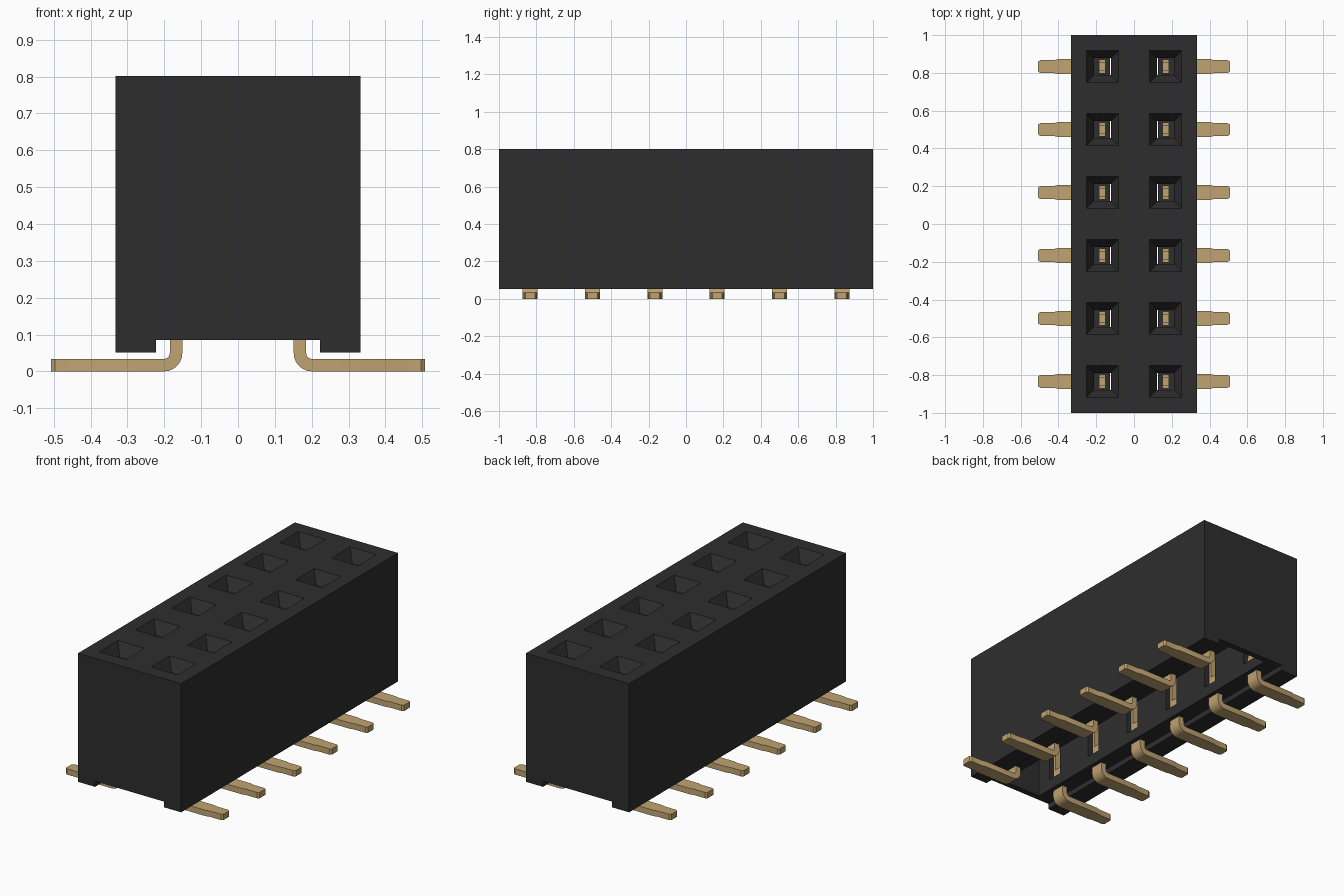
import bpy, bmesh, math

if "Cube" in bpy.data.objects:
    bpy.data.objects.remove(bpy.data.objects["Cube"])

PITCH = 1 / 3
ROWS = [(i - 2.5) * PITCH for i in range(6)]
COL = 0.167


def material(name, rgb):
    m = bpy.data.materials.new(name)
    m.diffuse_color = (*rgb, 1)
    m.use_nodes = True
    m.node_tree.nodes["Principled BSDF"].inputs["Base Color"].default_value = m.diffuse_color
    return m


black = material("black plastic", (0.027, 0.027, 0.027))
gold = material("gold metal", (0.53, 0.37, 0.165))


def loft(bm, rings):
    """Skin a list of four-point rings and cap both ends."""
    loops = [[bm.verts.new(p) for p in ring] for ring in rings]
    for a, b in zip(loops, loops[1:]):
        for i in range(4):
            j = (i + 1) % 4
            bm.faces.new((a[i], a[j], b[j], b[i]))
    bm.faces.new(loops[0][::-1])
    bm.faces.new(loops[-1])


def rect(cx, cy, hx, hy, z):
    return [(cx - hx, cy - hy, z), (cx + hx, cy - hy, z),
            (cx + hx, cy + hy, z), (cx - hx, cy + hy, z)]


def block(bm, cx, cy, hx, hy, z0, z1):
    loft(bm, [rect(cx, cy, hx, hy, z0), rect(cx, cy, hx, hy, z1)])


def finish(bm, name, mat):
    bmesh.ops.recalc_face_normals(bm, faces=bm.faces)
    me = bpy.data.meshes.new(name)
    bm.to_mesh(me)
    bm.free()
    me.materials.append(mat)
    ob = bpy.data.objects.new(name, me)
    bpy.context.collection.objects.link(ob)
    return ob


# Housing block
bm = bmesh.new()
block(bm, 0, 0, 0.333, 1.0, 0.052, 0.802)
housing = finish(bm, "housing", black)

# Cutters: underside channel, central cavity, funnel-mouthed sockets
bm = bmesh.new()
block(bm, 0, 0, 0.223, 1.2, -0.1, 0.085)
channel = finish(bm, "channel_cutter", black)

bm = bmesh.new()
block(bm, 0, 0, 0.127, 0.965, 0.04, 0.66)
cavity = finish(bm, "cavity_cutter", black)

bm = bmesh.new()
for side in (-1, 1):
    for y in ROWS:
        x = side * COL
        loft(bm, [rect(x, y, 0.045, 0.045, 0.15),
                  rect(x, y, 0.045, 0.045, 0.735),
                  rect(x, y, 0.085, 0.085, 0.802),
                  rect(x, y, 0.085, 0.085, 0.85)])
sockets = finish(bm, "socket_cutter", black)

for cutter in (channel, cavity, sockets):
    mod = housing.modifiers.new(cutter.name, "BOOLEAN")
    mod.operation = "DIFFERENCE"
    mod.solver = "EXACT"
    mod.object = cutter
    cutter.hide_render = True
    cutter.hide_set(True)
    cutter.display_type = "WIRE"


# Contacts: bent foot, upright leg and a two-tine fork inside the socket
def contact(bm, side, y):
    stations = [((0.151, 0.21), (0.185, 0.21), 0.037)]
    for i in range(7):
        a = math.pi + i / 6 * math.pi / 2
        c, s = math.cos(a), math.sin(a)
        stations.append(((0.201 + 0.05 * c, 0.05 + 0.05 * s),
                         (0.201 + 0.016 * c, 0.05 + 0.016 * s), 0.04))
    for x, hw in ((0.40, 0.04), (0.425, 0.034), (0.497, 0.034), (0.508, 0.026)):
        stations.append(((x, 0.0), (x, 0.034), hw))
    loft(bm, [[(side * o[0], y - w, o[1]), (side * n[0], y - w, n[1]),
               (side * n[0], y + w, n[1]), (side * o[0], y + w, o[1])]
              for o, n, w in stations])
    for t in (-1, 1):
        block(bm, side * 0.168, y + t * 0.029, 0.017, 0.008, 0.21, 0.62)


for side, label in ((-1, "left"), (1, "right")):
    bm = bmesh.new()
    for y in ROWS:
        contact(bm, side, y)
    ob = finish(bm, label + "_contacts", gold)
    bpy.ops.object.select_all(action="DESELECT")
    ob.select_set(True)
    bpy.context.view_layer.objects.active = ob
    bpy.ops.object.shade_smooth_by_angle(angle=math.radians(25))
